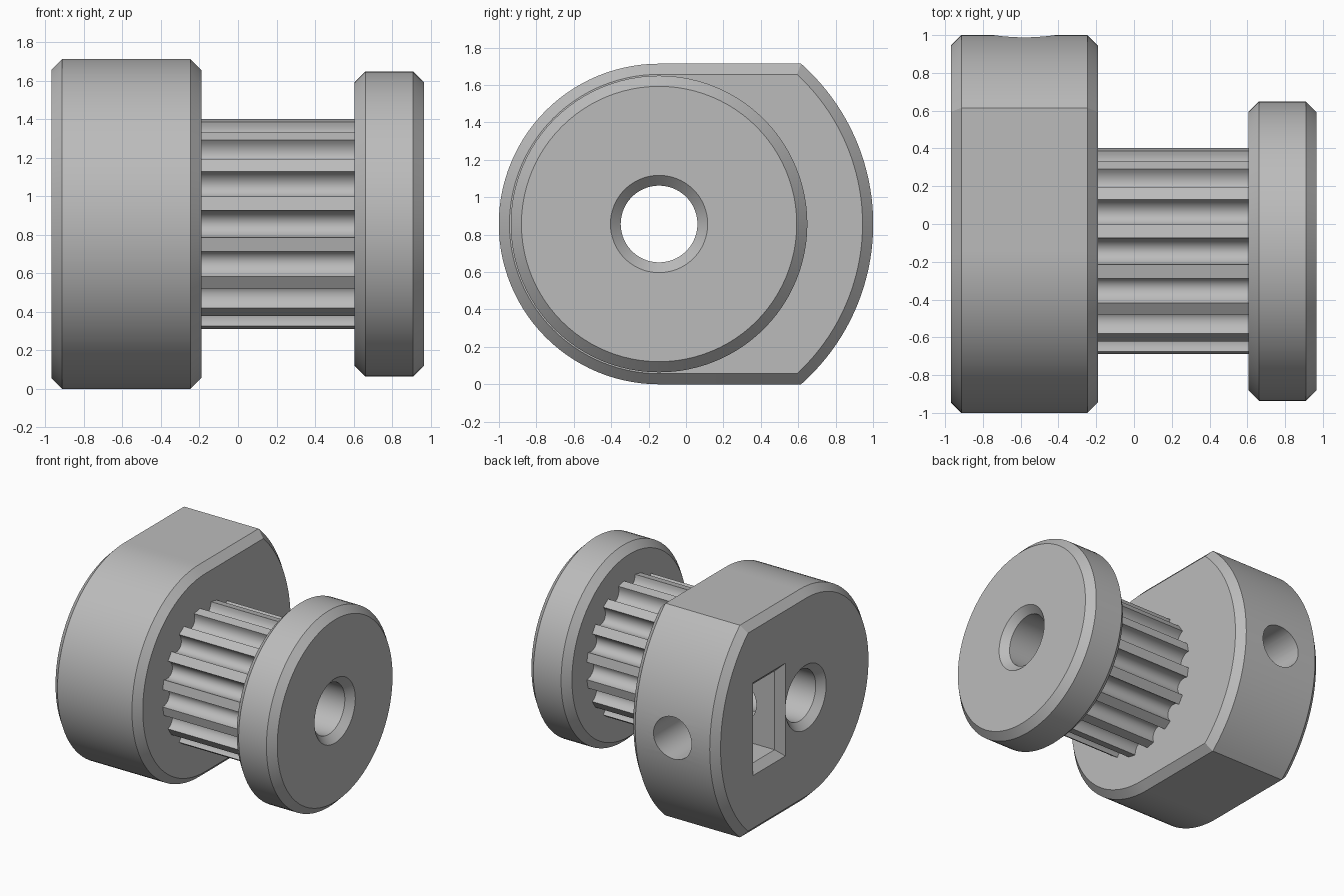
import bpy, bmesh, math
from mathutils import Matrix, Vector

AXIS_Y, AXIS_Z = -0.144, 0.857     # shaft axis, parallel to x
BEVEL = 0.057

cube = bpy.data.objects.get("Cube")
if cube:
    bpy.data.objects.remove(cube, do_unlink=True)

metal = bpy.data.materials.new("plain grey")
metal.use_nodes = True
GREY = (0.5, 0.5, 0.5, 1)
metal.diffuse_color = GREY
metal.node_tree.nodes["Principled BSDF"].inputs["Base Color"].default_value = GREY


def add_object(name, bm):
    bmesh.ops.recalc_face_normals(bm, faces=bm.faces)
    mesh = bpy.data.meshes.new(name)
    bm.to_mesh(mesh)
    bm.free()
    mesh.materials.append(metal)
    obj = bpy.data.objects.new(name, mesh)
    bpy.context.collection.objects.link(obj)
    return obj


def loft(name, sections):
    """Solid through matching (x, outline) sections around the shaft axis."""
    bm = bmesh.new()
    rings = [[bm.verts.new((x, AXIS_Y + u, AXIS_Z + v)) for u, v in outline]
             for x, outline in sections]
    for a, b in zip(rings, rings[1:]):
        for i in range(len(a)):
            bm.faces.new((a[i - 1], a[i], b[i], b[i - 1]))
    bm.faces.new(rings[0])
    bm.faces.new(rings[-1])
    return add_object(name, bm)


def arc(radius, start, end, count):
    return [(radius * math.cos(t), radius * math.sin(t))
            for t in (start + (end - start) * i / count for i in range(count + 1))]


def circle(radius):
    return arc(radius, 0, 2 * math.pi, 96)[:-1]


def hub_outline(inset):
    """Round front, flat top and bottom, shallow arc at the back."""
    small, big = 0.857 - inset, 1.145 - inset
    half = math.asin(small / big)
    return arc(big, -half, half, 40) + arc(small, math.pi / 2, 1.5 * math.pi, 56)


def rectangle(inset):
    u0, u1, v = 0.26 + inset, 0.675 - inset, 0.375 - inset
    return [(u0, -v), (u1, -v), (u1, v), (u0, v)]


def gear_outline(teeth=16, radius=0.55, half_width=0.07, depth=0.085):
    """Round-bottomed grooves cut into a circle, one facing straight forward."""
    points = []
    rim = math.sqrt(radius ** 2 - half_width ** 2)
    for k in range(teeth):
        turn = Matrix.Rotation(2 * math.pi * k / teeth, 2)
        for i in range(13):
            t = math.pi * i / 12
            points.append(turn @ Vector((rim - depth * math.sin(t),
                                         -half_width * math.cos(t))))
    return points


def bevelled(name, x0, x1, outline):
    return loft(name, [(x0, outline(BEVEL)), (x0 + BEVEL, outline(0)),
                       (x1 - BEVEL, outline(0)), (x1, outline(BEVEL))])


# Main parts
hub = bevelled("hub", -0.97, -0.19, hub_outline)
flange = bevelled("end_flange", 0.605, 0.967, lambda d: circle(0.793 - d))
teeth = loft("toothed_drum", [(-0.19, gear_outline()), (0.605, gear_outline())])

# Shaft bore with flared mouths
bore = loft("bore_cutter", [(-1.0, circle(0.29)), (-0.915, circle(0.205)),
                            (0.912, circle(0.205)), (0.997, circle(0.29))])

# Nut pocket with bevelled mouth, sunk into the hub end
pocket = loft("pocket_cutter", [(-1.0, rectangle(-0.03)), (-0.913, rectangle(BEVEL)),
                                (-0.25, rectangle(BEVEL))])

# Set screw hole from the back of the hub to the bore
bm = bmesh.new()
bmesh.ops.create_cone(bm, cap_ends=True, segments=48, radius1=0.17, radius2=0.17, depth=1.2,
                      matrix=Matrix.Translation((-0.58, AXIS_Y + 0.65, AXIS_Z))
                      @ Matrix.Rotation(math.pi / 2, 4, 'X'))
screw = add_object("screw_cutter", bm)

# Cut the holes, bake the result and shade
for part, cutters in ((hub, (bore, pocket, screw)), (flange, (bore,)), (teeth, (bore,))):
    for cutter in cutters:
        cut = part.modifiers.new(cutter.name, 'BOOLEAN')
        cut.operation = 'DIFFERENCE'
        cut.solver = 'EXACT'
        cut.object = cutter
    bpy.context.view_layer.update()
    baked = bpy.data.meshes.new_from_object(
        part.evaluated_get(bpy.context.evaluated_depsgraph_get()))
    part.modifiers.clear()
    part.data = baked
    bpy.ops.object.select_all(action='DESELECT')
    part.select_set(True)
    bpy.context.view_layer.objects.active = part
    bpy.ops.object.shade_smooth_by_angle(angle=math.radians(30))

for cutter in (bore, pocket, screw):
    bpy.data.objects.remove(cutter, do_unlink=True)
